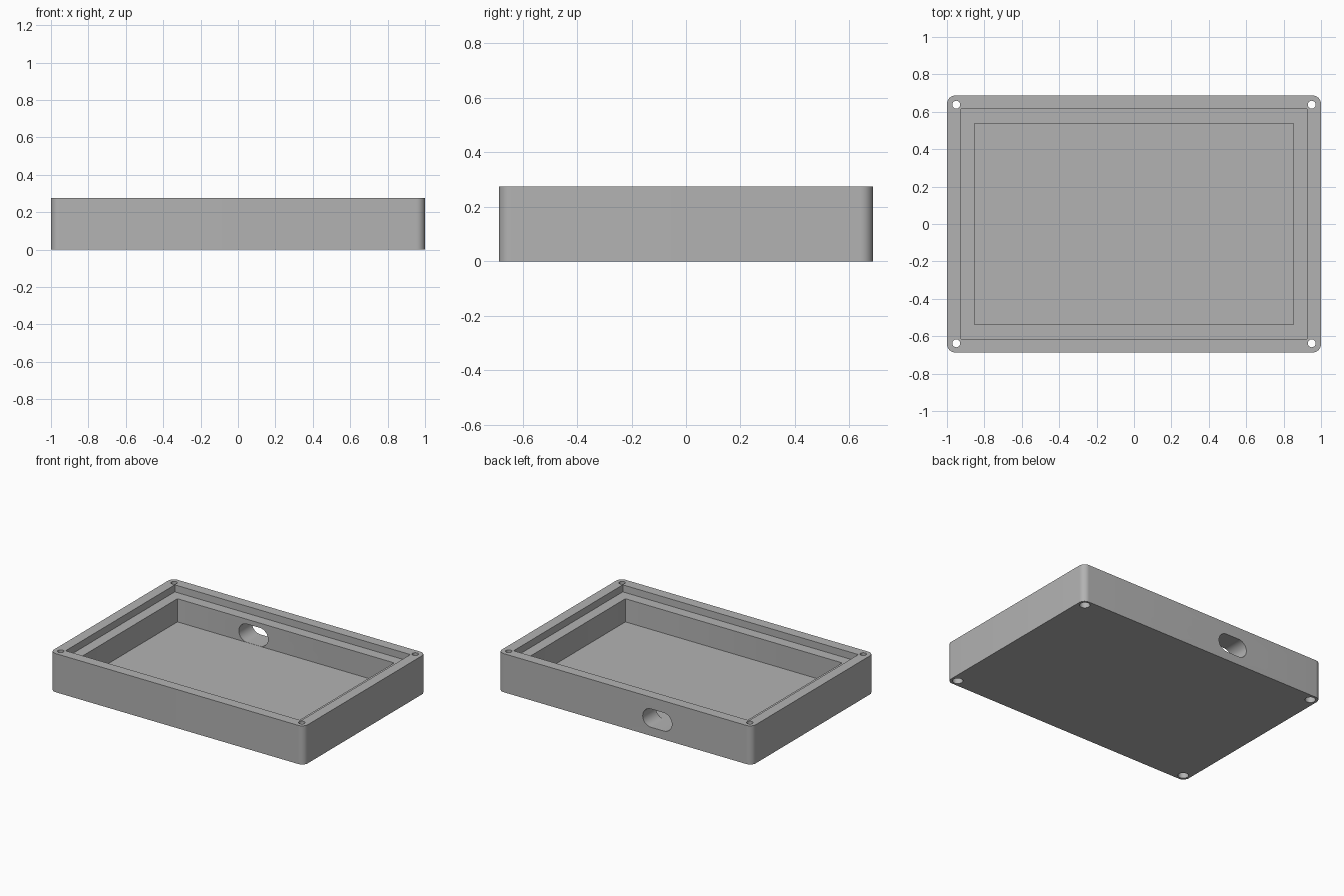
import bpy
import math

cube = bpy.data.objects.get("Cube")
if cube:
    bpy.data.objects.remove(cube, do_unlink=True)

WIDTH, DEPTH, HEIGHT = 2.0, 1.374, 0.275
FLOOR, LEDGE = 0.06, 0.225

grey = bpy.data.materials.new("plain grey")
grey.use_nodes = True
colour = (0.45, 0.45, 0.45, 1)
grey.diffuse_color = colour
grey.node_tree.nodes["Principled BSDF"].inputs["Base Color"].default_value = colour


def rounded_outline(w, d, r, steps=10):
    """Counter-clockwise rounded rectangle centred on the origin."""
    points = []
    for quarter, (sx, sy) in enumerate([(1, 1), (-1, 1), (-1, -1), (1, -1)]):
        for i in range(steps + 1):
            a = (quarter + i / steps) * math.pi / 2
            p = (sx * (w / 2 - r) + r * math.cos(a),
                 sy * (d / 2 - r) + r * math.sin(a))
            if not points or math.dist(p, points[-1]) > 1e-5:
                points.append(p)
    if math.dist(points[0], points[-1]) < 1e-5:
        points.pop()
    return points


def prism(name, outline, z0, z1):
    n = len(outline)
    verts = [(x, y, z) for z in (z0, z1) for x, y in outline]
    faces = [tuple(reversed(range(n))), tuple(range(n, 2 * n))]
    faces += [(i, (i + 1) % n, (i + 1) % n + n, i + n) for i in range(n)]
    mesh = bpy.data.meshes.new(name)
    mesh.from_pydata(verts, [], faces)
    mesh.materials.append(grey)
    obj = bpy.data.objects.new(name, mesh)
    bpy.context.collection.objects.link(obj)
    return obj


def cut(target, cutter):
    cutter.hide_render = True
    mod = target.modifiers.new("cut", 'BOOLEAN')
    mod.operation = 'DIFFERENCE'
    mod.solver = 'EXACT'
    mod.object = cutter
    bpy.context.view_layer.objects.active = target
    bpy.ops.object.modifier_apply(modifier=mod.name)
    bpy.data.objects.remove(cutter, do_unlink=True)


# Outer body with rounded vertical corners
tray = prism("enclosure_tray", rounded_outline(WIDTH, DEPTH, 0.045), 0, HEIGHT)

# Stepped interior: shallow lid recess, then the main pocket
cut(tray, prism("lid_recess", rounded_outline(1.856, 1.228, 0.003, 2), LEDGE, 0.4))
cut(tray, prism("main_pocket", rounded_outline(1.708, 1.076, 0.005, 2), FLOOR, 0.4))

# Screw holes in the corners, with a wider head seat underneath
for sx in (-1, 1):
    for sy in (-1, 1):
        for radius, z0, z1 in ((0.021, -0.1, 0.4), (0.034, -0.1, 0.04)):
            hole = prism("screw_hole", rounded_outline(2 * radius, 2 * radius, radius, 8), z0, z1)
            hole.location = (sx * 0.95, sy * 0.638, 0)
            cut(tray, hole)

# Cable slot through the back wall, level with the floor
slot = prism("cable_slot", rounded_outline(0.23, 0.13, 0.0649, 12), -0.15, 0.15)
slot.rotation_euler = (math.pi / 2, 0, 0)
slot.location = (-0.255, 0.62, FLOOR + 0.066)
cut(tray, slot)

# Smooth the curved walls, keep the edges crisp
bpy.ops.object.select_all(action='DESELECT')
tray.select_set(True)
bpy.context.view_layer.objects.active = tray
bpy.ops.object.shade_smooth_by_angle(angle=math.radians(30))
